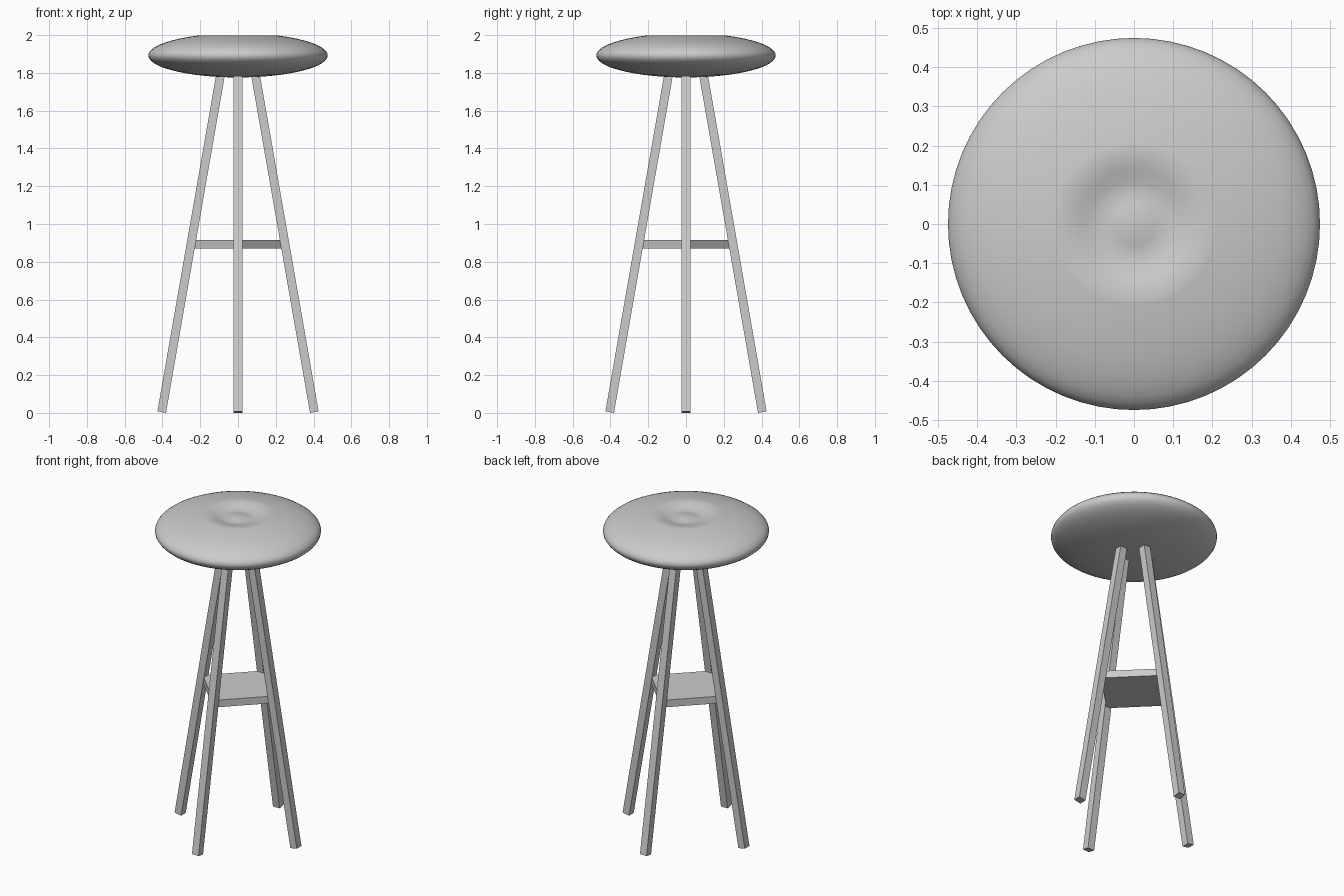
import bpy, bmesh, math
from mathutils import Vector, Matrix

if "Cube" in bpy.data.objects:
    bpy.data.objects.remove(bpy.data.objects["Cube"])

grey = bpy.data.materials.new("plain grey")
grey.diffuse_color = (0.6, 0.6, 0.6, 1)
grey.use_nodes = True
grey.node_tree.nodes["Principled BSDF"].inputs["Base Color"].default_value = grey.diffuse_color


def finish(name, bm):
    bmesh.ops.recalc_face_normals(bm, faces=bm.faces[:])
    mesh = bpy.data.meshes.new(name)
    bm.to_mesh(mesh)
    bm.free()
    obj = bpy.data.objects.new(name, mesh)
    bpy.context.collection.objects.link(obj)
    mesh.materials.append(grey)
    return obj


# Seat: lathed cushion with a shallow dip and a button in the middle
R, MID = 0.475, 1.892
profile = [(0, 1.985), (0.03, 1.984), (0.055, 1.979), (0.08, 1.975),
           (0.11, 1.980), (0.14, 1.990), (0.17, 1.998), (0.20, 1.999)]
for i in range(23):
    a = math.radians(64 - i * 7)
    half = 0.118 if a > 0 else 0.116
    if a < -math.pi / 2:
        break
    profile.append((R * math.cos(a), MID + half * math.sin(a)))
profile.append((0, MID - 0.116))
bm = bmesh.new()
verts = [bm.verts.new((r, 0, z)) for r, z in profile]
edges = [bm.edges.new(p) for p in zip(verts, verts[1:])]
bmesh.ops.spin(bm, geom=verts + edges, cent=(0, 0, 0), axis=(0, 0, 1),
               angle=2 * math.pi, steps=64)
bmesh.ops.remove_doubles(bm, verts=bm.verts[:], dist=0.0005)
seat = finish("seat", bm)
for p in seat.data.polygons:
    p.use_smooth = True

# Four splayed square legs, ends cut square to the leg
W = 0.046
bottom, top = Vector((0.404, 0, 0.004)), Vector((0.089, 0, 1.81))
axis = top - bottom
for k, name in enumerate(("right_leg", "back_leg", "left_leg", "front_leg")):
    bm = bmesh.new()
    tilt = Matrix.Rotation(math.atan2(axis.x, axis.z), 4, 'Y')
    m = (Matrix.Rotation(k * math.pi / 2, 4, 'Z')
         @ Matrix.Translation((bottom + top) / 2) @ tilt
         @ Matrix.Diagonal((W, W, axis.length, 1)))
    bmesh.ops.create_cube(bm, size=1, matrix=m)
    finish(name, bm)

# Square foot shelf turned so its corners meet the legs
bm = bmesh.new()
side = 0.246 * math.sqrt(2)
bmesh.ops.create_cube(bm, size=1, matrix=Matrix.Translation((0, 0, 0.892))
                      @ Matrix.Rotation(math.pi / 4, 4, 'Z')
                      @ Matrix.Diagonal((side, side, 0.045, 1)))
finish("foot_shelf", bm)
